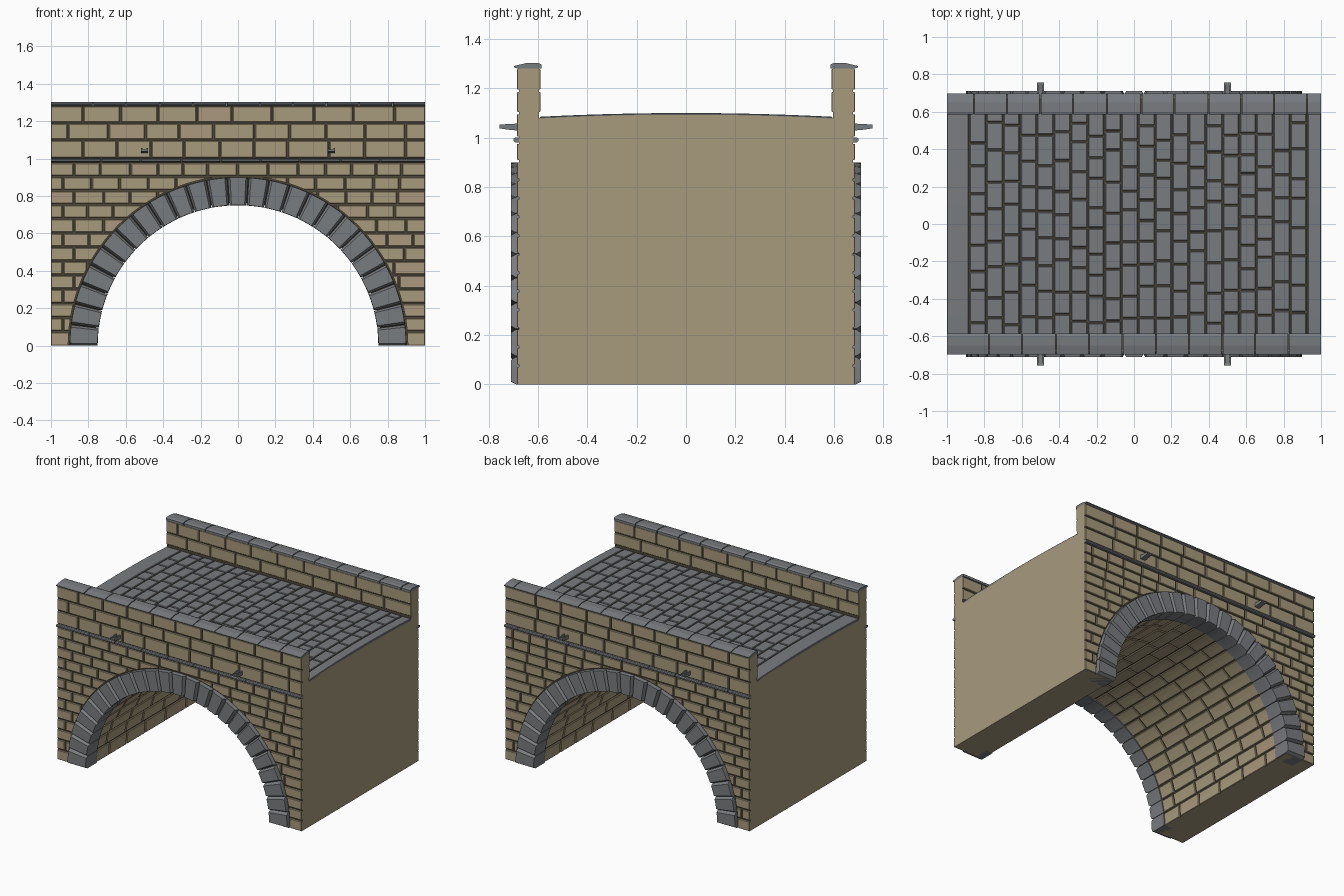
import bpy, bmesh, random
from math import sin, cos, pi

if "Cube" in bpy.data.objects:
    bpy.data.objects.remove(bpy.data.objects["Cube"])

random.seed(4)

def material(name, rgb):
    m = bpy.data.materials.new(name)
    m.diffuse_color = (*rgb, 1)
    m.use_nodes = True
    m.node_tree.nodes["Principled BSDF"].inputs["Base Color"].default_value = m.diffuse_color
    return m

SAND = [material("sandstone", (0.39, 0.325, 0.205)), material("sandstone_warm", (0.40, 0.315, 0.205))]
GREY = [material("grey_stone", (0.19, 0.20, 0.215))]
MORTAR = material("mortar", (0.075, 0.062, 0.04))

def finish(bm, name, mats):
    bmesh.ops.recalc_face_normals(bm, faces=bm.faces)
    me = bpy.data.meshes.new(name)
    bm.to_mesh(me)
    bm.free()
    for m in mats:
        me.materials.append(m)
    ob = bpy.data.objects.new(name, me)
    bpy.context.collection.objects.link(ob)
    return ob

def loft(bm, sections, mat=0):
    """Closed solid through a list of equal-length outlines."""
    rings = [[bm.verts.new(p) for p in s] for s in sections]
    n = len(rings[0])
    faces = [bm.faces.new(rings[0]), bm.faces.new(rings[-1][::-1])]
    for a, b in zip(rings, rings[1:]):
        faces += [bm.faces.new((a[i], b[i], b[(i + 1) % n], a[(i + 1) % n])) for i in range(n)]
    for f in faces:
        f.material_index = mat

def block(bm, f, u0, u1, v0, v1, h, base, cu, cv, b, nu=1, mat=0):
    """Stone with chamfered face; f maps (u, v, depth) to space."""
    def section(u, low):
        t = h - b if low else h
        return [f(u, v, d) for v, d in ((v0, base), (v0, h - b), (v0 + cv, t),
                                        (v1 - cv, t), (v1, h - b), (v1, base))]
    mid = [section(u0 + cu + (u1 - u0 - 2 * cu) * i / nu, False) for i in range(nu + 1)]
    loft(bm, [section(u0, True)] + mid + [section(u1, True)], mat)

def spans(a, b, mean, gap, jitter=0.2, first=None):
    """Split a..b into irregular stone lengths with open joints."""
    cuts = [a]
    x = a + (first if first else mean * random.uniform(0.4, 1.0))
    while x < b - mean * 0.35:
        cuts.append(x)
        x += mean * random.uniform(1 - jitter, 1 + jitter)
    cuts.append(b)
    return [(p + (gap / 2 if p > a else 0), q - (gap / 2 if q < b else 0))
            for p, q in zip(cuts, cuts[1:])]

def camber(y):
    return 1.10 - 0.015 * (y / 0.59) ** 2

G = 0.010          # joint width
WALL = 0.677       # mortar plane of outer walls
R_IN = 0.75        # arch inner radius
R_OUT = 0.90       # arch ring outer radius
R_CORE = 0.764     # mortar surface of the vault

# core: mortar body with plain sandstone ends and feet
bm = bmesh.new()
N = 75
arch = [(cos(pi * i / N) * R_CORE, sin(pi * i / N) * R_CORE) for i in range(N + 1)]
outline = [(-1, 0), (-1, 1.07), (1, 1.07), (1, 0)] + arch
loft(bm, [[(x, y, z) for x, z in outline] for y in (-WALL, WALL)], 1)
ys = [-0.6 + 1.2 * i / 12 for i in range(13)]
bed = [(y, camber(y) - 0.007) for y in ys] + [(0.6, 1.05), (-0.6, 1.05)]
loft(bm, [[(x, y, z) for y, z in bed] for x in (-1, 1)], 1)
for s in (-1, 1):
    par = [(0.597, 1.06), (WALL, 1.06), (WALL, 1.281), (0.597, 1.281)]
    loft(bm, [[(x, s * y, z) for y, z in par] for x in (-1, 1)], 1)
bmesh.ops.recalc_face_normals(bm, faces=bm.faces)
for f in bm.faces:
    if abs(f.normal.x) > 0.99 and abs(f.calc_center_median().x) > 0.99 or f.normal.z < -0.999 and f.calc_center_median().z < 0.01:
        f.material_index = 0
finish(bm, "bridge_core", [SAND[0], MORTAR])

# coursed masonry on the faces
def courses(bm, zs, face, h, mean):
    for k, (z0, z1) in enumerate(zip(zs, zs[1:])):
        lo = z0 if z0 == 0 else z0 + G / 2
        for a, b in spans(-1, 1, mean, G, 0.12, mean * (0.45 if k % 2 else 0.85)):
            block(bm, face, a, b, lo, z1 - G / 2, h, -0.015, 0.003, 0.003, 0.003,
                  mat=int(random.random() < 0.15))

low = [0.98 * i / 13 for i in range(14)]
high = [1.0, 1.10, 1.19, 1.283]
bm_low, bm_high = bmesh.new(), bmesh.new()
for s in (-1, 1):
    outer = lambda x, z, d, s=s: (x, s * (WALL + d), z)
    inner = lambda x, z, d, s=s: (x, s * (0.597 - d), z)
    courses(bm_low, low, outer, 0.009, 0.145)
    courses(bm_high, high, outer, 0.009, 0.20)
    courses(bm_high, high[1:], inner, 0.007, 0.20)
spandrel = finish(bm_low, "spandrel_masonry", SAND)
finish(bm_high, "parapet_masonry", SAND)

# cut the spandrel stones to the arch
bm = bmesh.new()
M = 120
loft(bm, [[(cos(2 * pi * i / M) * 0.908, y, sin(2 * pi * i / M) * 0.908) for i in range(M)]
          for y in (-1, 1)])
cutter = finish(bm, "arch_cutter", [])
cutter.hide_render = True
mod = spandrel.modifiers.new("arch", 'BOOLEAN')
mod.operation, mod.solver, mod.object = 'DIFFERENCE', 'EXACT', cutter
bpy.context.view_layer.objects.active = spandrel
bpy.ops.object.modifier_apply(modifier=mod.name)
bpy.data.objects.remove(cutter)

# arch rings of wedge stones
bm = bmesh.new()
NV = 25
for s in (-1, 1):
    ring = lambda a, r, d, s=s: (cos(a) * r, s * d, sin(a) * r)
    for i in range(NV):
        g = 0.002
        block(bm, ring, pi * i / NV + (g if i else 0), pi * (i + 1) / NV - (g if i < NV - 1 else 0),
              R_IN, R_OUT, 0.71, 0.58, 0.014, 0.0015, 0.02, 3)
finish(bm, "arch_ring", GREY)

# vault lining
bm = bmesh.new()
vault = lambda a, y, d: (cos(a) * (R_CORE - d), y, sin(a) * (R_CORE - d))
for i in range(NV):
    for a, b in spans(-0.58, 0.58, 0.22, G):
        block(bm, vault, pi * i / NV + (0.007 if i else 0),
              pi * (i + 1) / NV - (0.007 if i < NV - 1 else 0),
              a, b, 0.009, -0.012, 0.004, 0.003, 0.003, 2, int(random.random() < 0.15))
finish(bm, "vault_masonry", SAND)

# cambered road paving: plain end strips and rows of setts
bm = bmesh.new()
road = lambda y, x, d: (x, y, camber(y) - 0.007 + d)
X0, X1, ROWS = -0.88, 0.925, 20
for a, b in ((-1, X0 - 0.004), (X1 + 0.004, 1)):
    block(bm, road, -0.594, 0.594, a, b, 0.007, -0.01, 0.003, 0.003, 0.003, 12)
step = (X1 - X0) / ROWS
for i in range(ROWS):
    for a, b in spans(-0.594, 0.594, 0.135, 0.008, 0.3):
        block(bm, road, a, b, X0 + i * step + 0.004, X0 + (i + 1) * step - 0.004,
              0.007, -0.01, 0.003, 0.003, 0.003)
finish(bm, "road_paving", GREY)

# coping stones and string course, in lengths along x
cope = [(0.585, 1.28), (0.585, 1.297), (0.60, 1.303), (0.65, 1.302), (0.697, 1.291),
        (0.697, 1.285), (0.68, 1.279)]
band = [(0.66, 0.981), (0.692, 0.981), (0.699, 0.987), (0.699, 0.996), (0.692, 1.001), (0.66, 1.001)]
for name, prof, mean in (("parapet_coping", cope, 0.18), ("string_course", band, 0.215)):
    bm = bmesh.new()
    for s in (-1, 1):
        for a, b in spans(-1, 1, mean, 0.006, 0.03, mean * (1.25 if s < 0 else 0.8)):
            loft(bm, [[(x, s * y, z) for y, z in prof] for x in (a, b)])
    finish(bm, name, GREY)

# drain spouts: tapered open channels
bm = bmesh.new()
for s in (-1, 1):
    for cx in (-0.5, 0.5):
        loft(bm, [[(cx + x, s * y, z) for x, z in ((-0.019, b), (0.019, b), (0.019, t), (0.011, t),
                   (0.011, b + 0.010), (-0.011, b + 0.010), (-0.011, t), (-0.019, t))]
                  for y, b, t in ((0.66, 1.028, 1.058), (0.71, 1.031, 1.056), (0.757, 1.038, 1.053))])
finish(bm, "drain_spouts", GREY)
